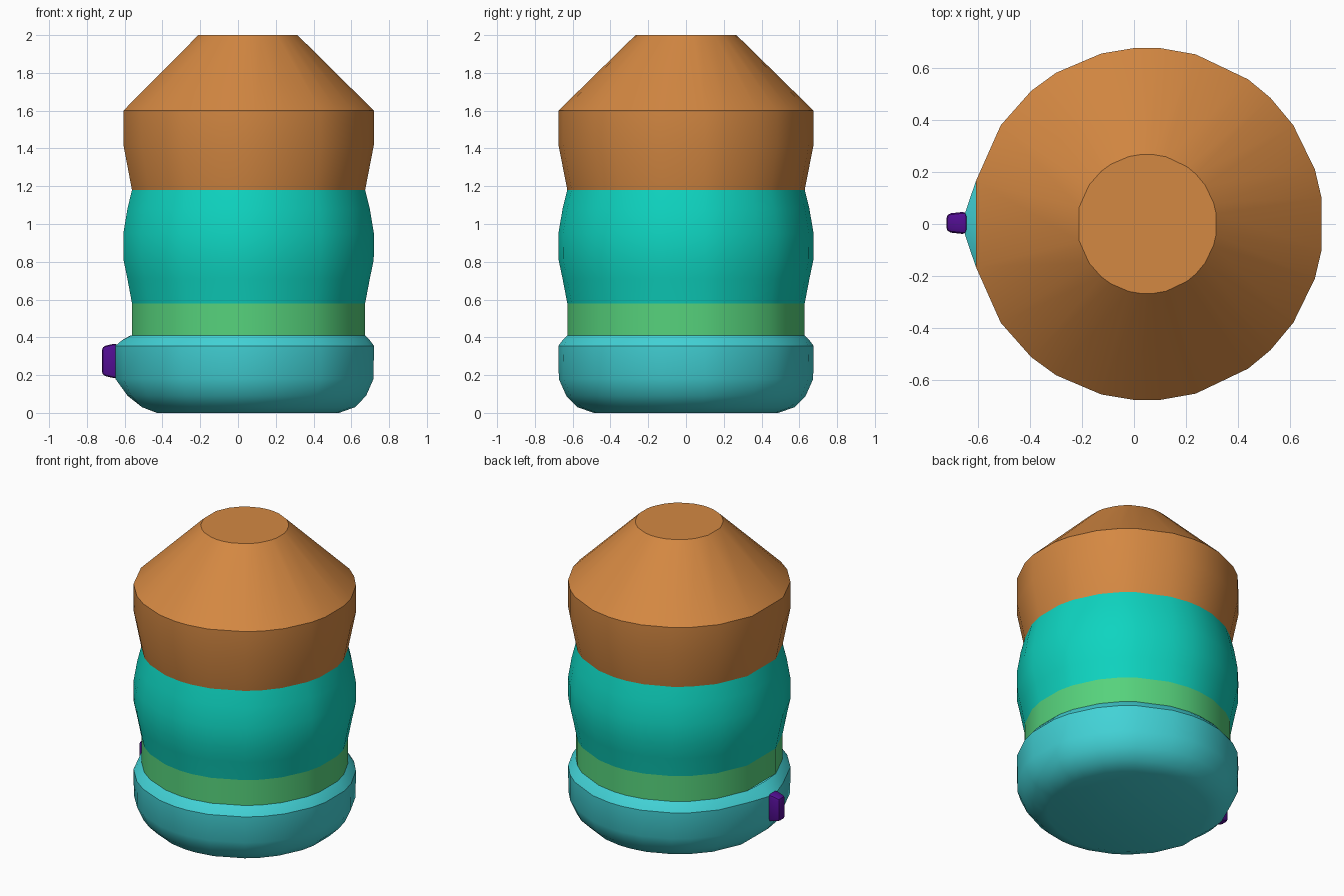
import bpy, bmesh, math

cube = bpy.data.objects.get("Cube")
if cube:
    bpy.data.objects.remove(cube, do_unlink=True)

CX = 0.05  # body axis sits slightly left of centre


def material(name, rgb):
    lin = [((c / 255 + 0.055) / 1.055) ** 2.4 if c > 10 else c / 255 / 12.92 for c in rgb]
    m = bpy.data.materials.new(name)
    m.use_nodes = True
    m.diffuse_color = (*lin, 1)
    bsdf = next(n for n in m.node_tree.nodes if n.type == 'BSDF_PRINCIPLED')
    bsdf.inputs["Base Color"].default_value = (*lin, 1)
    return m


orange = material("orange", (212, 136, 66))
teal = material("teal", (14, 212, 192))
green = material("green", (86, 210, 124))
cyan = material("cyan", (66, 210, 214))
purple = material("purple", (82, 14, 146))


def finish(bm, name, mat, angle):
    bmesh.ops.recalc_face_normals(bm, faces=bm.faces)
    mesh = bpy.data.meshes.new(name)
    bm.to_mesh(mesh)
    bm.free()
    mesh.materials.append(mat)
    ob = bpy.data.objects.new(name, mesh)
    bpy.context.collection.objects.link(ob)
    bpy.ops.object.select_all(action='DESELECT')
    ob.select_set(True)
    bpy.context.view_layer.objects.active = ob
    bpy.ops.object.shade_smooth_by_angle(angle=math.radians(angle))
    return ob


# Uneven facets around the body, mirrored front to back
HALF = [8.5, 18, 34, 45.5, 55, 74, 86, 94, 105, 121, 131, 146, 166]
RIM = HALF + [360 - a for a in reversed(HALF)]


def turned(name, mat, profile, cap_bottom=False, cap_top=False, bump=None):
    """Stack rings of (radius, z); bump gives the reach of a flat on the -x side."""
    angles = sorted(RIM + ([176.7, 183.3] if bump else []))
    bm = bmesh.new()
    rings = []
    for i, (r, z) in enumerate(profile):
        ring = []
        for a in angles:
            rr = bump[i] if bump and abs(a - 180) < 5 else r
            t = math.radians(a)
            ring.append(bm.verts.new((CX + rr * math.cos(t), rr * math.sin(t), z)))
        rings.append(ring)
    n = len(angles)
    for lo, hi in zip(rings, rings[1:]):
        for k in range(n):
            bm.faces.new((lo[k], lo[(k + 1) % n], hi[(k + 1) % n], hi[k]))
    if cap_bottom:
        bm.faces.new(list(reversed(rings[0])))
    if cap_top:
        bm.faces.new(rings[-1])
    return finish(bm, name, mat, 32)


# Rounded base with a raised flat behind the button
turned("base", cyan,
       [(0.49, 0), (0.575, 0.03), (0.635, 0.09), (0.675, 0.18), (0.677, 0.355), (0.655, 0.385), (0.63, 0.41)],
       cap_bottom=True, bump=[0.48, 0.555, 0.635, 0.70, 0.70, 0.665, 0.62])
# Straight band, bulging middle, and tapered lid
turned("lower_band", green, [(0.63, 0.41), (0.63, 0.58)])
turned("middle_body", teal,
       [(0.63, 0.58), (0.655, 0.71), (0.676, 0.81), (0.677, 0.95), (0.655, 1.08), (0.63, 1.18)])
turned("lid", orange,
       [(0.63, 1.18), (0.677, 1.42), (0.677, 1.60), (0.268, 2.0)], cap_top=True)

# Small upright button on the -x side, narrowing outward
bm = bmesh.new()
bmesh.ops.create_cube(bm, size=1)
for v in bm.verts:
    taper = 0.8 if v.co.x < 0 else 1
    v.co = (-0.68 + v.co.x * 0.08, 0.004 + v.co.y * 0.088 * taper, 0.275 + v.co.z * 0.19 * taper)
bmesh.ops.bevel(bm, geom=bm.edges[:], offset=0.018, segments=2, profile=0.5, affect='EDGES')
finish(bm, "button", purple, 30)
